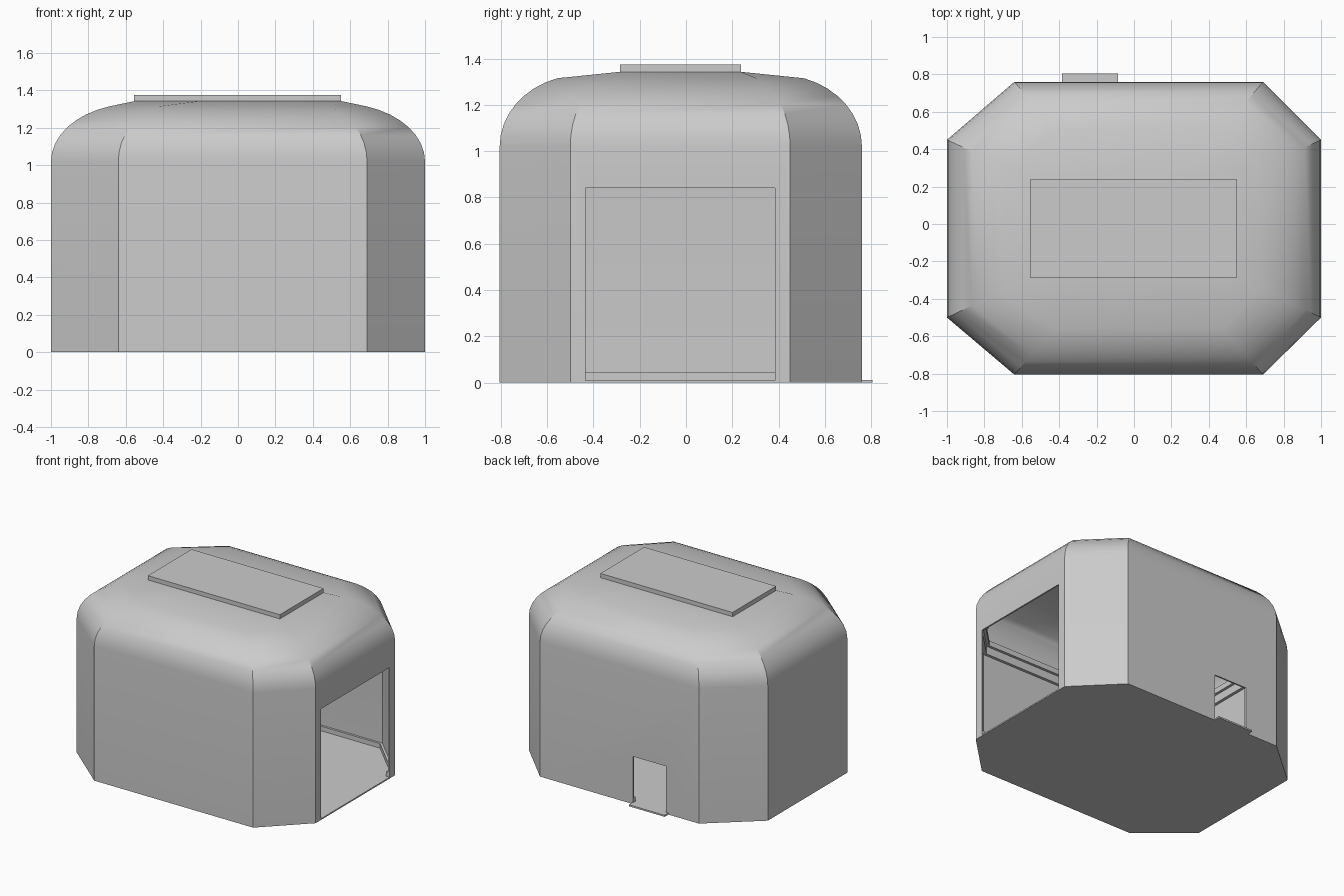
import bpy, math

if "Cube" in bpy.data.objects:
    bpy.data.objects.remove(bpy.data.objects["Cube"])

# Octagonal outline: x half-width, side edge y range, front/back edge x range, y range
def octagon(xs, side, front, ys):
    return [(front[0], ys[0]), (front[1], ys[0]), (xs, side[0]), (xs, side[1]),
            (front[1], ys[1]), (front[0], ys[1]), (-xs, side[1]), (-xs, side[0])]

BASE = octagon(1.0, (-0.5, 0.45), (-0.64, 0.69), (-0.805, 0.76))
EAVE = octagon(0.685, (-0.35, 0.305), (-0.42, 0.475), (-0.557, 0.51))
TOP = octagon(0.55, (-0.285, 0.237), (-0.2, 0.25), (-0.285, 0.237))

def ring(pts, z):
    return [(x, y, z) for x, y in pts]

def mesh_object(name, verts, faces):
    me = bpy.data.meshes.new(name)
    me.from_pydata(verts, [], faces)
    ob = bpy.data.objects.new(name, me)
    bpy.context.collection.objects.link(ob)
    return ob

def loft(name, rings, bottom=False, top=False):
    n = len(rings[0])
    verts = [v for r in rings for v in r]
    faces = [(k*n + i, k*n + (i+1) % n, (k+1)*n + (i+1) % n, (k+1)*n + i)
             for k in range(len(rings) - 1) for i in range(n)]
    if bottom:
        faces.append(tuple(reversed(range(n))))
    if top:
        faces.append(tuple(range(len(verts) - n, len(verts))))
    return mesh_object(name, verts, faces)

def box(name, x0, x1, y0, y1, z0, z1):
    r = [(x0, y0), (x1, y0), (x1, y1), (x0, y1)]
    return loft(name, [ring(r, z0), ring(r, z1)], True, True)

def thicken(ob, thickness):
    m = ob.modifiers.new("thickness", 'SOLIDIFY')
    m.thickness, m.offset, m.use_even_offset = thickness, -1, True

def apply_all(ob):
    bpy.ops.object.select_all(action='DESELECT')
    bpy.context.view_layer.objects.active = ob
    ob.select_set(True)
    for m in list(ob.modifiers):
        bpy.ops.object.modifier_apply(modifier=m.name)

# Doorway cutters
cutters = [box("large_door_cutter", 0.9, 1.1, -0.435, 0.385, -0.1, 0.84),
           box("small_door_cutter", -0.365, -0.09, 0.66, 0.9, -0.1, 0.36)]

def cut_doors(ob):
    for c in cutters:
        m = ob.modifiers.new("doorway", 'BOOLEAN')
        m.operation, m.object, m.solver = 'DIFFERENCE', c, 'EXACT'

# Walls and curved roof as one thin shell
rings = [ring(BASE, 0.0), ring(BASE, 1.02)]
STEPS, END = 8, math.radians(72)
for k in range(1, STEPS + 1):
    a = END * k / STEPS
    t = (1 - math.cos(a)) / (1 - math.cos(END))
    z = 1.02 + 0.295 * math.sin(a) / math.sin(END)
    rings.append([(bx + (ex-bx)*t, by + (ey-by)*t, z)
                  for (bx, by), (ex, ey) in zip(BASE, EAVE)])
rings.append(ring(TOP, 1.343))
shell = loft("wall_and_roof_shell", rings, top=True)
thicken(shell, 0.012)
cut_doors(shell)
apply_all(shell)
bpy.ops.object.shade_smooth_by_angle(angle=math.radians(30))

# Interior trims: skirting and stepped cornice
def trim(name, z0, z1, depth):
    ob = loft(name, [ring([(x*0.996, y*0.996) for x, y in BASE], z) for z in (z0, z1)])
    thicken(ob, depth)
    cut_doors(ob)
    apply_all(ob)

trim("skirting", 0.005, 0.045, 0.025)
trim("lower_cornice", 0.92, 0.98, 0.03)
trim("upper_cornice", 0.98, 1.02, 0.05)

# Floor plate, roof cap and back doorstep
loft("floor", [ring(BASE, 0.0), ring(BASE, 0.01)], True, True)
box("roof_cap", -0.555, 0.55, -0.285, 0.237, 1.335, 1.375)
box("back_doorstep", -0.385, -0.085, 0.74, 0.805, 0.0, 0.012)

for c in cutters:
    bpy.data.objects.remove(c)
